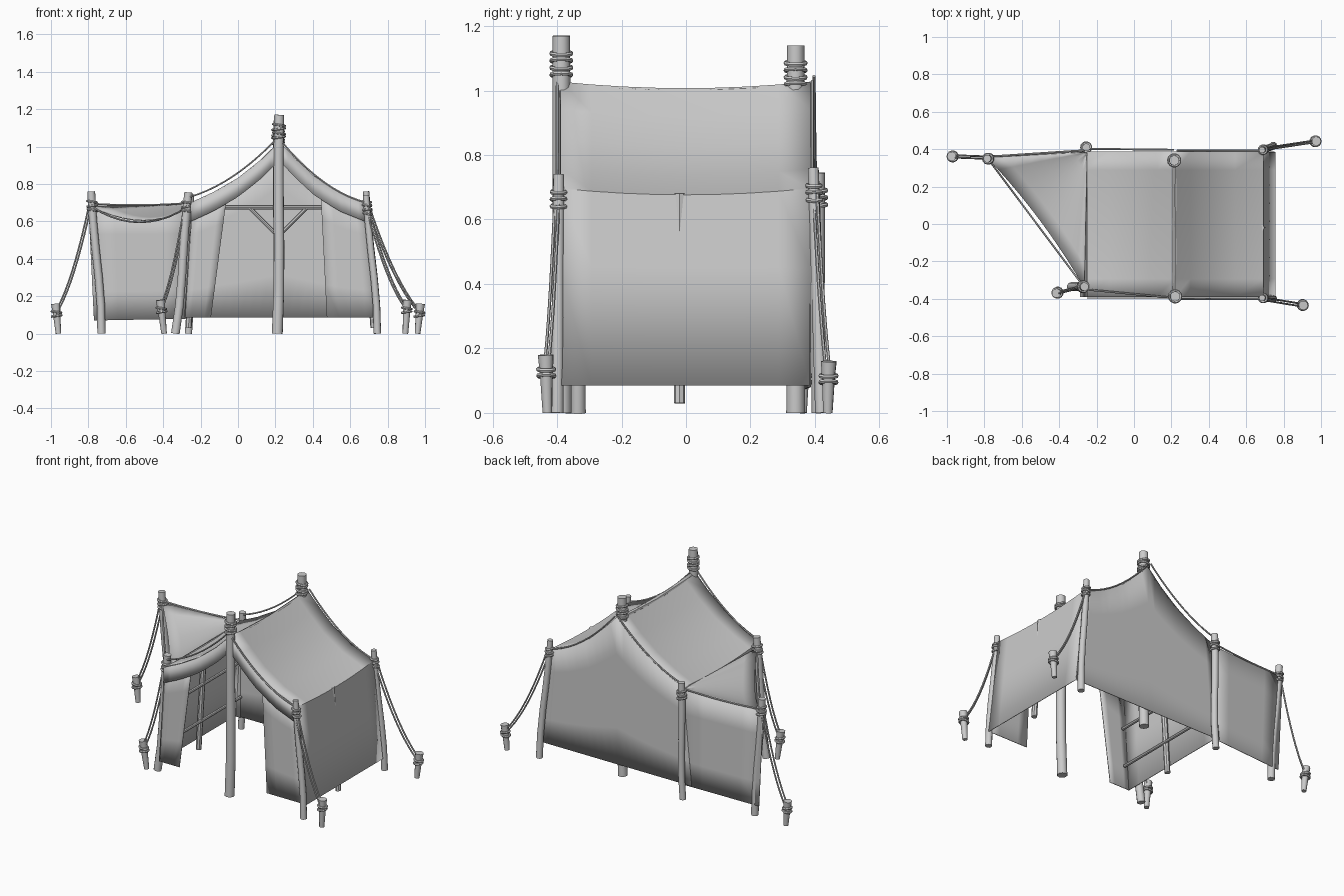
import bpy, math
from mathutils import Vector

if "Cube" in bpy.data.objects:
    bpy.data.objects.remove(bpy.data.objects["Cube"])

grey = bpy.data.materials.new("plain_grey")
grey.use_nodes = True
grey.diffuse_color = (0.6, 0.6, 0.6, 1)
grey.node_tree.nodes["Principled BSDF"].inputs["Base Color"].default_value = (0.6, 0.6, 0.6, 1)


def finish(ob):
    ob.data.materials.append(grey)
    bpy.ops.object.select_all(action='DESELECT')
    ob.select_set(True)
    bpy.context.view_layer.objects.active = ob
    if ob.type == 'CURVE':
        bpy.ops.object.convert(target='MESH')
    bpy.ops.object.shade_smooth_by_angle(angle=math.radians(40))


def tube(name, pts, r0, r1=None, detail=2, closed=False):
    """Round bar along a path, tapering from r0 to r1."""
    r1 = r0 if r1 is None else r1
    cu = bpy.data.curves.new(name, 'CURVE')
    cu.dimensions = '3D'
    cu.bevel_depth = 1
    cu.bevel_resolution = detail
    cu.use_fill_caps = True
    sp = cu.splines.new('POLY')
    sp.points.add(len(pts) - 1)
    sp.use_cyclic_u = closed
    for i, (pt, p) in enumerate(zip(sp.points, pts)):
        pt.co = (*p, 1)
        pt.radius = r0 + (r1 - r0) * i / (len(pts) - 1)
    ob = bpy.data.objects.new(name, cu)
    bpy.context.collection.objects.link(ob)
    finish(ob)


def sheet(name, f, nu, nv, thick=0.005):
    """Cloth panel from a function of u, v."""
    verts = [f(i / nu, j / nv) for j in range(nv + 1) for i in range(nu + 1)]
    w = nu + 1
    faces = [(j * w + i, j * w + i + 1, (j + 1) * w + i + 1, (j + 1) * w + i)
             for j in range(nv) for i in range(nu)]
    me = bpy.data.meshes.new(name)
    me.from_pydata(verts, [], faces)
    ob = bpy.data.objects.new(name, me)
    bpy.context.collection.objects.link(ob)
    mod = ob.modifiers.new("thickness", 'SOLIDIFY')
    mod.thickness = thick
    mod.offset = 0
    finish(ob)


def lerp(a, b, t):
    return a + (b - a) * t


def wraps(name, base, top, r, heights, tilt=0.15):
    """Rope coils around a bar."""
    base, top = Vector(base), Vector(top)
    for k, z in enumerate(heights):
        c = base.lerp(top, (z - base.z) / (top.z - base.z))
        s = tilt if k % 2 else -tilt
        ring = [c + Vector((r * math.cos(a), r * math.sin(a), r * s * math.cos(a)))
                for a in (i * math.tau / 14 for i in range(14))]
        tube(f"{name}_coil_{k + 1}", ring, 0.007, detail=1, closed=True)


def pole(name, base, top, r0, r1, bend=0.012, coils=3):
    base, top = Vector(base), Vector(top)
    side = Vector((bend, 0, 0))
    pts = [base.lerp(top, t) + side * math.sin(t * math.pi * 1.5) * (1 - t) for t in
           (0, .2, .4, .6, .8, .96)] + [top]
    tube(name, pts, r0, r1, 3)
    wraps(name, base, top, r1 + .004, [top.z - .055 - .022 * k for k in range(coils)])


def rope(name, a, b, sag, r=0.005):
    a, b = Vector(a), Vector(b)
    tube(name, [a.lerp(b, t / 10) - Vector((0, 0, sag * 4 * (t / 10) * (1 - t / 10)))
                for t in range(11)], r, detail=1)


# Roof outline
LEFT = [(-.25, .70), (-.13, .755), (0, .83), (.12, .925), (.22, 1.025)]
RIGHT = [(.22, 1.025), (.30, .94), (.40, .845), (.54, .755), (.69, .695)]
OUTLINE = LEFT + RIGHT[1:]


def roof_z(x):
    for (xa, za), (xb, zb) in zip(OUTLINE, OUTLINE[1:]):
        if x <= xb:
            return lerp(za, zb, (x - xa) / (xb - xa))
    return OUTLINE[-1][1]


FULL = [(-.285, .085), (-.265, .4)] + OUTLINE + [(.715, .45), (.755, .085)]


def canopy(u, v):
    i = round(u * (len(FULL) - 1))
    x, z = FULL[i]
    y = lerp(-.39, .385, v)
    sag = 4 * v * (1 - v) * (.02 if z > .5 else 0)
    return (x, y, z - sag)


sheet("roof_and_side_walls", canopy, len(FULL) - 1, 8)


# Back gable wall
def back_wall(u, v):
    x = lerp(-.25, .69, u)
    return (x + (.06 * (1 - v) * (2 * u - 1)), .385, lerp(.085, roof_z(x), v))


sheet("back_wall", back_wall, 20, 4)


# Front strip hanging under the roof edge
def valance(u, v):
    x = lerp(-.25, .69, u)
    return (x, -.395, roof_z(x) - .1 * v)


sheet("front_valance", valance, 20, 1)


# Front door flaps
def flap(outer_low, inner_low, outer_top, inner_top):
    def f(u, v):
        xt = lerp(outer_top, inner_top, u)
        return (lerp(lerp(outer_low, inner_low, u), xt, v), -.385,
                lerp(.085, roof_z(xt) - .03, v))
    return f


sheet("right_flap", flap(-.285, -.145, -.245, -.055), 4, 4)
sheet("left_flap", flap(.75, .475, .69, .44), 4, 4)


# Triangular side awning with its back wall
CORNER, BACK, FRONT = Vector((-.785, .355, .68)), Vector((-.25, .385, .69)), Vector((-.265, -.34, .68))


def awning(u, v):
    edge = CORNER.lerp(FRONT, u)
    p = BACK.lerp(edge, v)
    bow = 4 * u * (1 - u) * v
    return p + Vector((.02 * bow, .015 * bow, -.075 * bow))


sheet("awning", awning, 10, 6)
sheet("awning_back_wall", lambda u, v: (
    lerp(lerp(-.77, -.80, v), -.25, u), lerp(.36, .385, u),
    lerp(lerp(.07, .08, u), .685, v)), 4, 4)
rope("awning_edge_rope", CORNER, FRONT, .085)
rope("awning_back_rope", (-.785, .36, .695), (-.25, .395, .70), .01)

# Main poles
pole("front_ridge_pole", (.21, -.385, 0), (.22, -.387, 1.17), .03, .027, .01, 4)
pole("back_ridge_pole", (.21, .34, 0), (.215, .34, 1.14), .029, .027, .01, 4)
pole("front_left_pole", (.745, -.4, 0), (.685, -.395, .74), .02, .017)
pole("back_left_pole", (.745, .42, 0), (.685, .395, .76), .02, .017)
pole("front_right_pole", (-.335, -.335, 0), (-.265, -.335, .755), .024, .023)
pole("back_right_pole", (-.265, .41, 0), (-.255, .41, .745), .02, .021)
pole("awning_pole", (-.73, .345, 0), (-.785, .35, .76), .022, .021)

# Inner frame
tube("ridge_beam", [(.217, -.39, 1.005), (.217, 0, .99), (.217, .35, 1.005)], .013)
tube("back_beam", [(-.23, .345, .675), (.66, .345, .675)], .012)
for side, s in (("right", -1), ("left", 1)):
    tube(side + "_brace", [(.215, .345, .52), (.215 + s * .15, .345, .67)], .01)
    low, high = (-.265, -.225) if s < 0 else (.725, .68)
    tube(side + "_middle_post", [(low, -.02, .03), (high, -.02, .68)], .017)
    for k, z in enumerate((.22, .46)):
        x = lerp(low, high, z / .7) - s * .012
        tube(f"{side}_rail_{k + 1}", [(x, -.37, z), (x, .37, z)], .01)

# Roof edge ropes
for y, n in ((-.4, "front"), (.392, "back")):
    rope(n + "_right_roof_rope", (.21, y + .005, 1.045), (-.26, y + (.05 if y < 0 else .01), .73), .045)
    rope(n + "_left_roof_rope", (.23, y, 1.03), (.69, y, .70), .055)

# Guy ropes and ground stakes
for name, tie, foot, head in (
        ("front_right", (-.28, -.335, .69), (-.395, -.36, 0), (-.415, -.37, .18)),
        ("awning", (-.79, .355, .69), (-.96, .36, 0), (-.975, .362, .16)),
        ("front_left", (.69, -.4, .68), (.895, -.43, 0), (.905, -.435, .18)),
        ("back_left", (.69, .40, .70), (.96, .44, 0), (.975, .443, .16))):
    f, h = Vector(foot), Vector(head)
    tube(name + "_stake", [f, f.lerp(h, .65), h], .015, .025, 3)
    wraps(name + "_stake", f, h, .025, [h.z - .045, h.z - .065])
    for k in (-1, 1):
        off = Vector((.006 * k, .006 * k, 0))
        rope(f"{name}_guy_rope_{k + 2}", Vector(tie) + off, h - Vector((0, 0, .05)) + off, .07)
